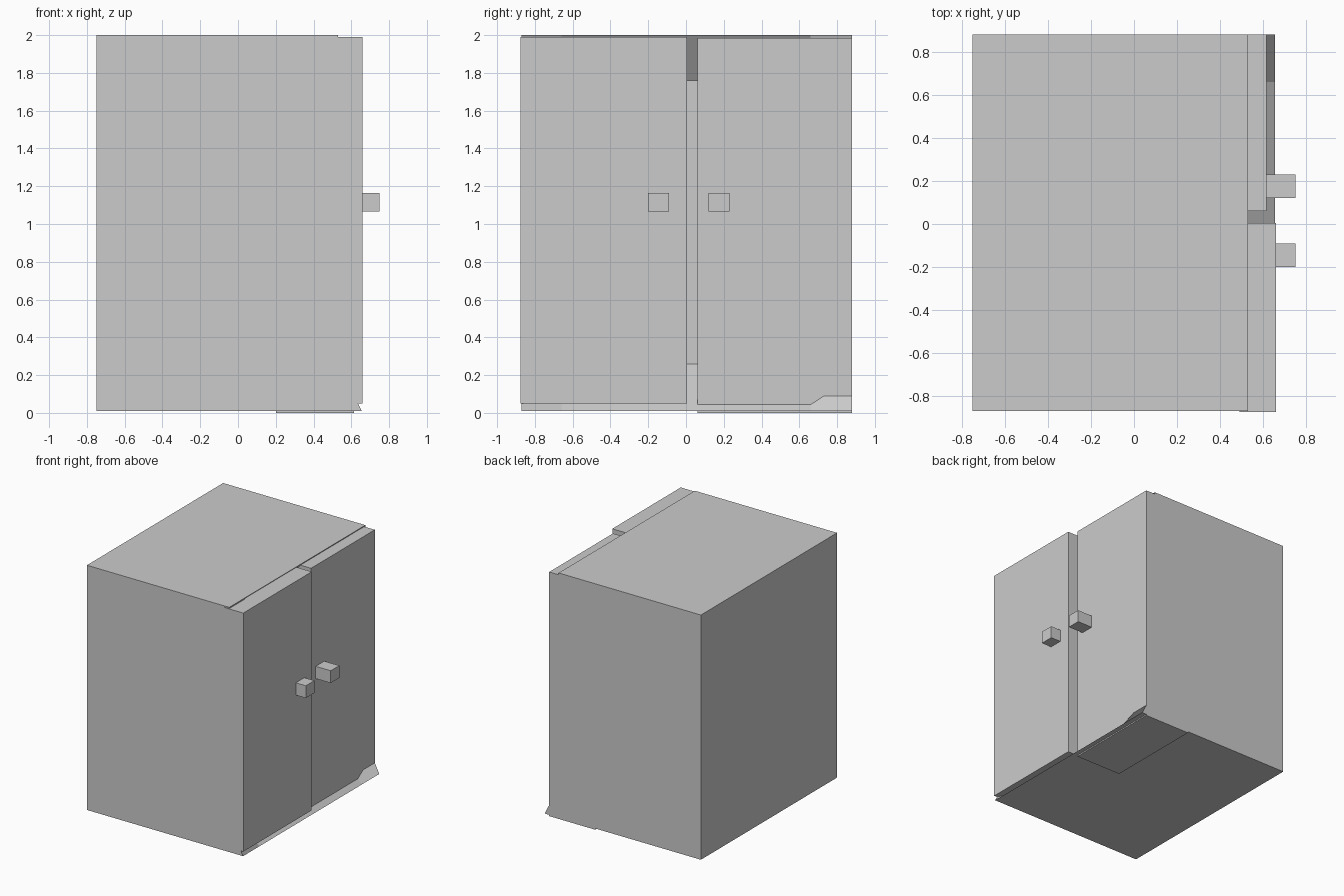
import bpy
import bmesh

default = bpy.data.objects.get("Cube")
if default:
    bpy.data.objects.remove(default, do_unlink=True)

grey = bpy.data.materials.new("light grey")
grey.use_nodes = True
COLOUR = (0.6, 0.6, 0.6, 1)
grey.diffuse_color = COLOUR
grey.node_tree.nodes["Principled BSDF"].inputs["Base Color"].default_value = COLOUR


def finish(bm, name):
    bmesh.ops.recalc_face_normals(bm, faces=bm.faces)
    mesh = bpy.data.meshes.new(name)
    bm.to_mesh(mesh)
    bm.free()
    mesh.materials.append(grey)
    obj = bpy.data.objects.new(name, mesh)
    bpy.context.collection.objects.link(obj)
    return obj


def box(name, xs, ys, zs):
    bm = bmesh.new()
    bmesh.ops.create_cube(bm, size=1)
    for v in bm.verts:
        v.co = [(a + b) / 2 + c * (b - a) for c, (a, b) in zip(v.co, (xs, ys, zs))]
    return finish(bm, name)


# Cabinet body: open side is a three by three grid with a sunken middle
# and a flared lip along the bottom
BACK, RIM, LIP, SUNK = -0.75, 0.53, 0.655, 0.36
rows = (0.01, 0.26, 1.76, 2.0)
columns = (-0.87, -0.66, 0.66, 0.88)
bm = bmesh.new()
grid = []
for j, z in enumerate(rows):
    line = []
    for i, y in enumerate(columns):
        inner = i in (1, 2) and j in (1, 2)
        x = LIP if j == 0 else SUNK if inner else RIM
        line.append(bm.verts.new((x, y, z)))
    grid.append(line)
for j in range(3):
    for i in range(3):
        bm.faces.new((grid[j][i], grid[j][i + 1], grid[j + 1][i + 1], grid[j + 1][i]))
back = bmesh.ops.extrude_face_region(bm, geom=bm.faces[:], use_keep_orig=True)
for item in back["geom"]:
    if isinstance(item, bmesh.types.BMVert):
        item.co.x = BACK
finish(bm, "cabinet_body")

# Doors
box("right_door", (0.49, 0.66), (-0.875, 0.005), (0.05, 1.99))
box("left_door", (0.2, 0.615), (0.06, 0.88), (0.0, 1.985))

# Square knobs
box("right_knob", (0.64, 0.75), (-0.2, -0.09), (1.065, 1.165))
box("left_knob", (0.59, 0.75), (0.12, 0.23), (1.065, 1.165))
